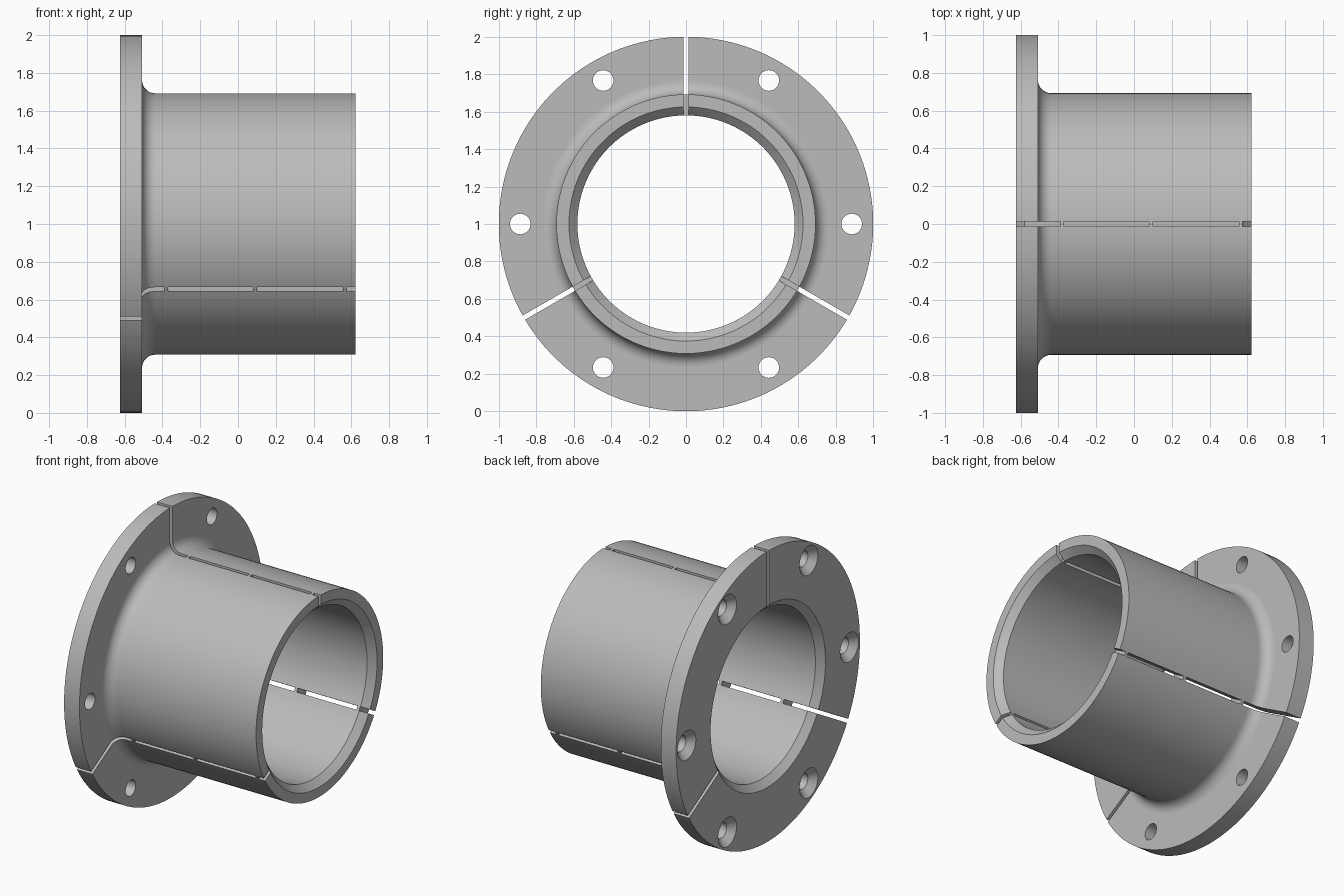
import bpy, bmesh
from math import pi, sin, cos, radians
from mathutils import Matrix, Vector

cube = bpy.data.objects.get("Cube")
if cube:
    bpy.data.objects.remove(cube, do_unlink=True)

SEGMENTS = 144
CENTRE = Vector((0, 0, 1))
X0, X1 = -0.625, 0.622          # flange face, sleeve end
FLANGE_X = -0.508               # inner side of the flange
R_BORE, R_SLEEVE, R_FLANGE = 0.58, 0.692, 1.0
CHAMFER, FILLET = 0.045, 0.07

grey = bpy.data.materials.new("plain grey")
grey.use_nodes = True
colour = (0.5, 0.5, 0.5, 1)
grey.diffuse_color = colour
grey.node_tree.nodes["Principled BSDF"].inputs["Base Color"].default_value = colour


def lathe(name, profile, closed, segments, matrix):
    """Spin (x, radius) points about the x axis; open profiles start and end on the axis."""
    bm = bmesh.new()
    verts = [bm.verts.new((x, 0, r)) for x, r in profile]
    pairs = list(zip(verts, verts[1:]))
    if closed:
        pairs.append((verts[-1], verts[0]))
    edges = [bm.edges.new(p) for p in pairs]
    bmesh.ops.spin(bm, geom=verts + edges, cent=(0, 0, 0), axis=(1, 0, 0),
                   angle=2 * pi, steps=segments, use_merge=True)
    bmesh.ops.remove_doubles(bm, verts=bm.verts, dist=1e-5)
    return finish(name, bm, matrix)


def box(name, x_range, width, r_range, matrix):
    bm = bmesh.new()
    bmesh.ops.create_cube(bm, size=1)
    (xa, xb), (ra, rb) = x_range, r_range
    bmesh.ops.scale(bm, vec=(xb - xa, width, rb - ra), verts=bm.verts)
    bmesh.ops.translate(bm, vec=((xa + xb) / 2, 0, (ra + rb) / 2), verts=bm.verts)
    return finish(name, bm, matrix)


def finish(name, bm, matrix):
    bmesh.ops.transform(bm, matrix=matrix, verts=bm.verts)
    bmesh.ops.recalc_face_normals(bm, faces=bm.faces)
    mesh = bpy.data.meshes.new(name)
    bm.to_mesh(mesh)
    bm.free()
    mesh.materials.append(grey)
    obj = bpy.data.objects.new(name, mesh)
    bpy.context.scene.collection.objects.link(obj)
    return obj


def turned(degrees):
    return Matrix.Translation(CENTRE) @ Matrix.Rotation(radians(degrees), 4, 'X')


# Sleeve and flange in one profile, with a filleted root and chamfered bore
fillet = [(FLANGE_X + FILLET * (1 - cos(a)), R_SLEEVE + FILLET * (1 - sin(a)))
          for a in (i * pi / 16 for i in range(9))]
profile = [(X0, R_BORE + CHAMFER), (X0, R_FLANGE), (FLANGE_X, R_FLANGE),
           (FLANGE_X, R_SLEEVE + FILLET + 0.005), *fillet,
           (FLANGE_X + FILLET + 0.005, R_SLEEVE), (X1, R_SLEEVE),
           (X1, R_BORE + CHAMFER), (X1 - CHAMFER, R_BORE), (X0 + CHAMFER, R_BORE)]
sleeve = lathe("flanged_sleeve", profile, True, SEGMENTS, turned(360 / SEGMENTS / 2))

cutters = []
# Three rows of slots, interrupted by thin bridges
gaps = [(-0.8, -0.39), (-0.37, 0.08), (0.10, 0.555), (0.575, 0.8)]
for angle in (0, 120, 240):
    for gap in gaps:
        cutters.append(box("slot_cutter", gap, 0.026, (0.4, 1.2), turned(angle)))

# Six countersunk bolt holes
hole = [(X0 - 0.05, 0), (X0 - 0.05, 0.15), (X0 + 0.045, 0.055),
        (FLANGE_X + 0.05, 0.055), (FLANGE_X + 0.05, 0)]
for i in range(6):
    place = turned(30 + 60 * i) @ Matrix.Translation((0, 0, 0.885))
    cutters.append(lathe("bolt_hole_cutter", hole, False, 32, place))

# Cut, then remove the helpers
bpy.context.view_layer.objects.active = sleeve
for cutter in cutters:
    cutter.hide_render = True
    mod = sleeve.modifiers.new("cut", 'BOOLEAN')
    mod.operation = 'DIFFERENCE'
    mod.solver = 'EXACT'
    mod.object = cutter
    bpy.ops.object.modifier_apply(modifier=mod.name)
    bpy.data.objects.remove(cutter, do_unlink=True)

bpy.ops.object.select_all(action='DESELECT')
sleeve.select_set(True)
bpy.ops.object.shade_smooth_by_angle(angle=radians(25))
